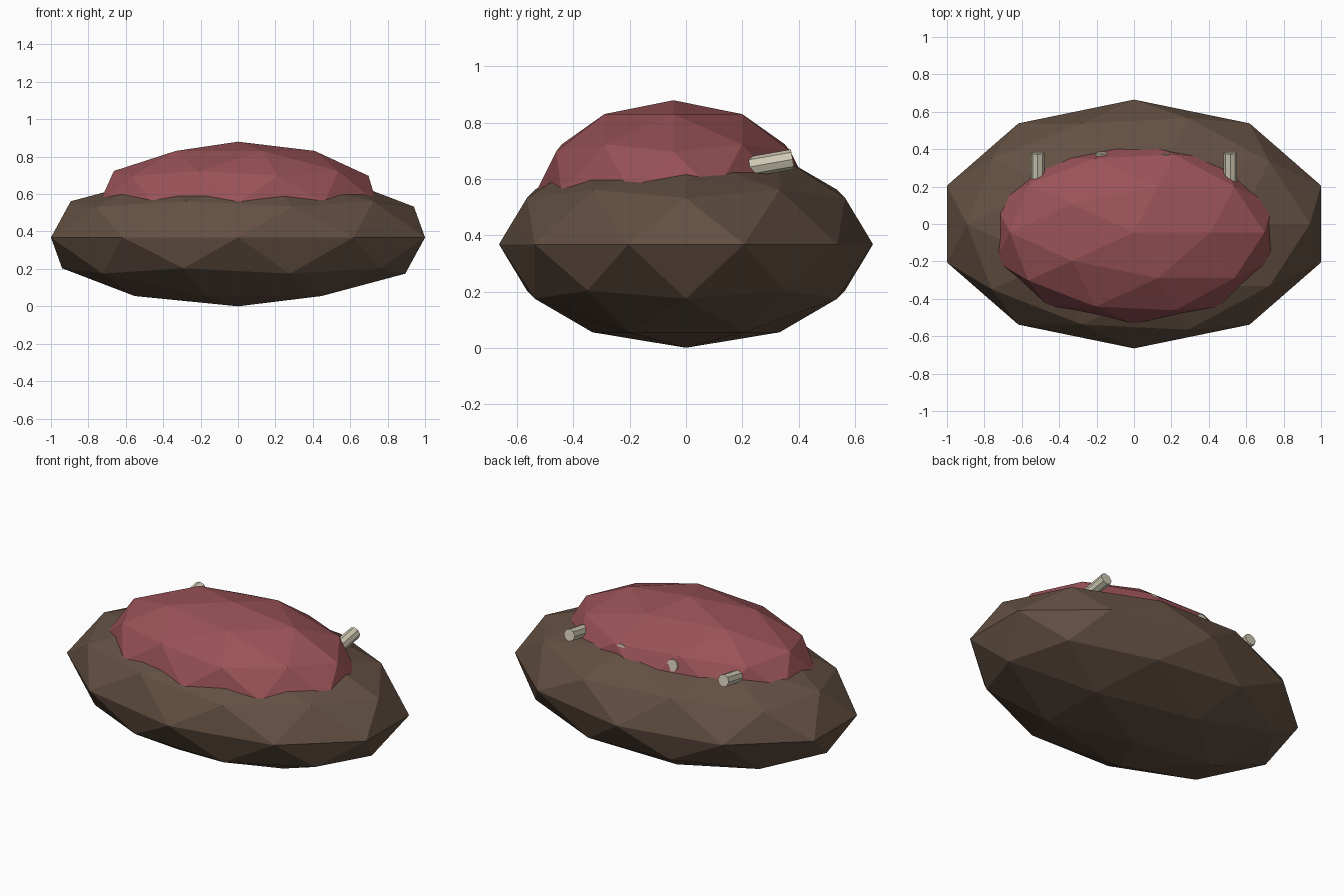
import bpy
from math import radians, pi

if "Cube" in bpy.data.objects:
    bpy.data.objects.remove(bpy.data.objects["Cube"])


def material(name, rgb):
    m = bpy.data.materials.new(name)
    m.diffuse_color = (*rgb, 1)
    m.use_nodes = True
    m.node_tree.nodes["Principled BSDF"].inputs["Base Color"].default_value = m.diffuse_color
    return m


def blob(name, loc, scale, mat):
    # faceted ellipsoid with 80 triangles
    bpy.ops.mesh.primitive_ico_sphere_add(subdivisions=2, radius=1, location=loc)
    ob = bpy.context.object
    ob.name = name
    ob.scale = scale
    ob.data.materials.append(mat)
    return ob


def rod(name, x, mat):
    # long rod running front to back, rising towards the back
    bpy.ops.mesh.primitive_cylinder_add(vertices=8, radius=0.036, depth=0.77,
                                        location=(x, 0, 0.603),
                                        rotation=(pi / 2 + radians(10), 0, 0))
    ob = bpy.context.object
    ob.name = name
    ob.data.materials.append(mat)
    return ob


brown = material("brown", (0.125, 0.08, 0.055))
red = material("red", (0.32, 0.085, 0.095))
bone = material("bone", (0.62, 0.58, 0.45))

# body and the lump on top
blob("body", (0, 0, 0.368), (1.0515, 0.665, 0.368), brown)
blob("flesh_lump", (0, -0.045, 0.55), (0.78, 0.49, 0.33), red)

# four ribs poking out at front and back
for i, x in enumerate((-0.515, -0.172, 0.172, 0.515)):
    rod(f"rib_{i + 1}", x, bone)
